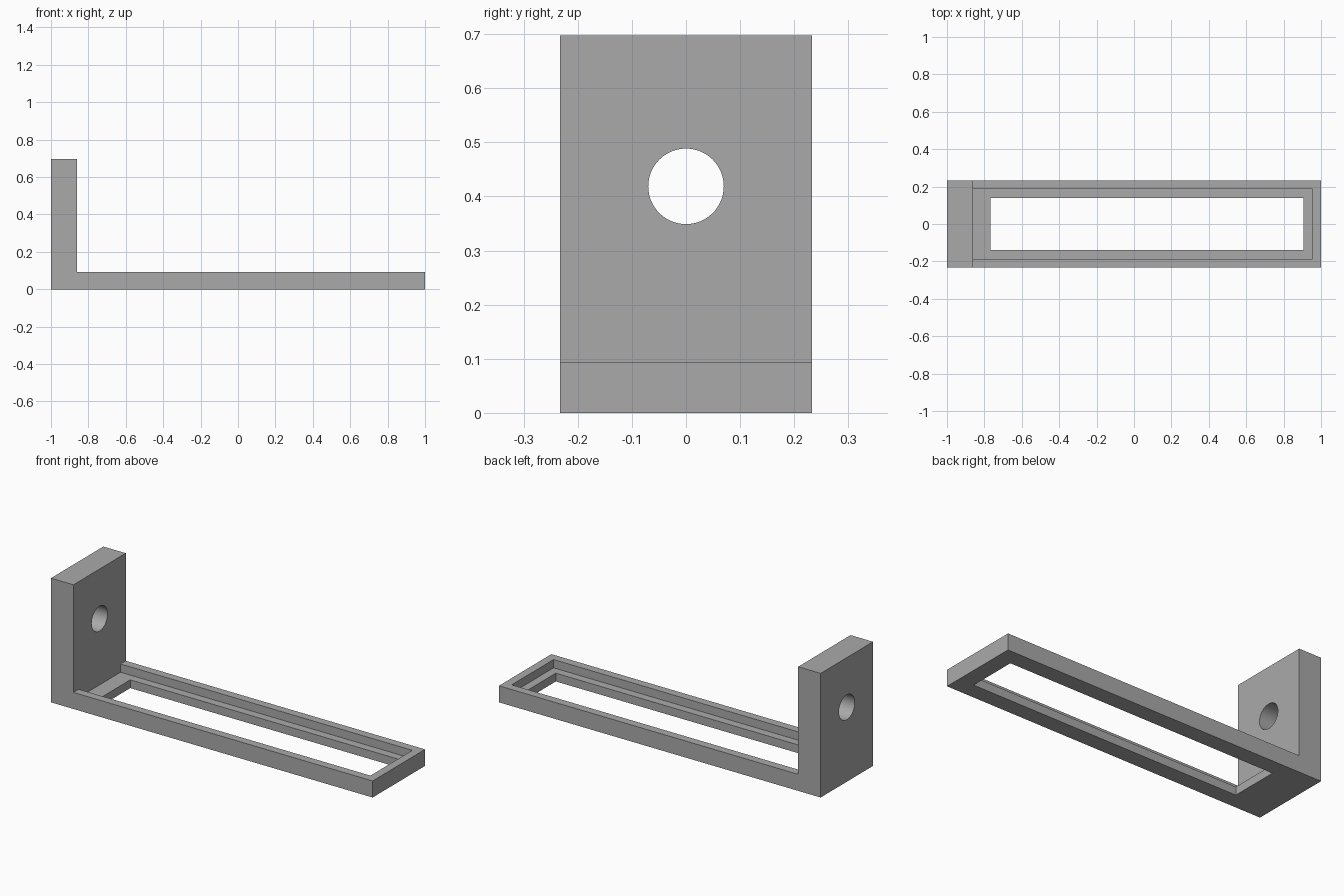
import bpy, bmesh, math
from mathutils import Matrix, Vector

old = bpy.data.objects.get("Cube")
if old:
    bpy.data.objects.remove(old, do_unlink=True)

U = 2 / 43                      # design module
HALF_W, HEIGHT, BASE_H = 5 * U, 15 * U, 2 * U
WALL_X = -1 + 3 * U             # inner face of the upright

grey = bpy.data.materials.new("plain grey")
grey.use_nodes = True
colour = (0.4, 0.4, 0.4, 1)
grey.diffuse_color = colour
grey.node_tree.nodes["Principled BSDF"].inputs["Base Color"].default_value = colour


def make_object(name, bm):
    bmesh.ops.recalc_face_normals(bm, faces=bm.faces)
    mesh = bpy.data.meshes.new(name)
    bm.to_mesh(mesh)
    bm.free()
    mesh.materials.append(grey)
    obj = bpy.data.objects.new(name, mesh)
    bpy.context.collection.objects.link(obj)
    return obj


def box(name, x0, x1, half_y, z0, z1):
    bm = bmesh.new()
    centre = Vector(((x0 + x1) / 2, 0, (z0 + z1) / 2))
    size = Vector((x1 - x0, 2 * half_y, z1 - z0))
    bmesh.ops.create_cube(bm, size=1, matrix=Matrix.Translation(centre) @ Matrix.Diagonal(size).to_4x4())
    return make_object(name, bm)


# L-shaped body: side profile extruded across the width
bm = bmesh.new()
profile = [(-1, 0), (1, 0), (1, BASE_H), (WALL_X, BASE_H), (WALL_X, HEIGHT), (-1, HEIGHT)]
face = bm.faces.new([bm.verts.new((x, -HALF_W, z)) for x, z in profile])
side = bmesh.ops.extrude_face_region(bm, geom=[face])["geom"]
bmesh.ops.translate(bm, vec=(0, 2 * HALF_W, 0), verts=[v for v in side if isinstance(v, bmesh.types.BMVert)])
bracket = make_object("bracket", bm)

# Cutters: stepped recess, through window, round hole in the upright
recess = box("recess_cutter", WALL_X, 1 - U, 4 * U, U, 2 * BASE_H)
window = box("window_cutter", WALL_X + 2 * U, 1 - 2 * U, 3 * U, -U, 2 * BASE_H)
bm = bmesh.new()
bmesh.ops.create_cone(bm, cap_ends=True, segments=64, radius1=1.5 * U, radius2=1.5 * U, depth=6 * U,
                      matrix=Matrix.Translation((-1 + 1.5 * U, 0, 9 * U)) @ Matrix.Rotation(math.pi / 2, 4, "Y"))
hole = make_object("hole_cutter", bm)

bpy.context.view_layer.objects.active = bracket
for cutter in (recess, window, hole):
    mod = bracket.modifiers.new(cutter.name, "BOOLEAN")
    mod.operation, mod.solver, mod.object = "DIFFERENCE", "EXACT", cutter
    bpy.ops.object.modifier_apply(modifier=mod.name)
    bpy.data.objects.remove(cutter, do_unlink=True)

# Smooth bore, crisp edges
bpy.ops.object.select_all(action="DESELECT")
bracket.select_set(True)
bpy.ops.object.shade_smooth_by_angle(angle=math.radians(30))
